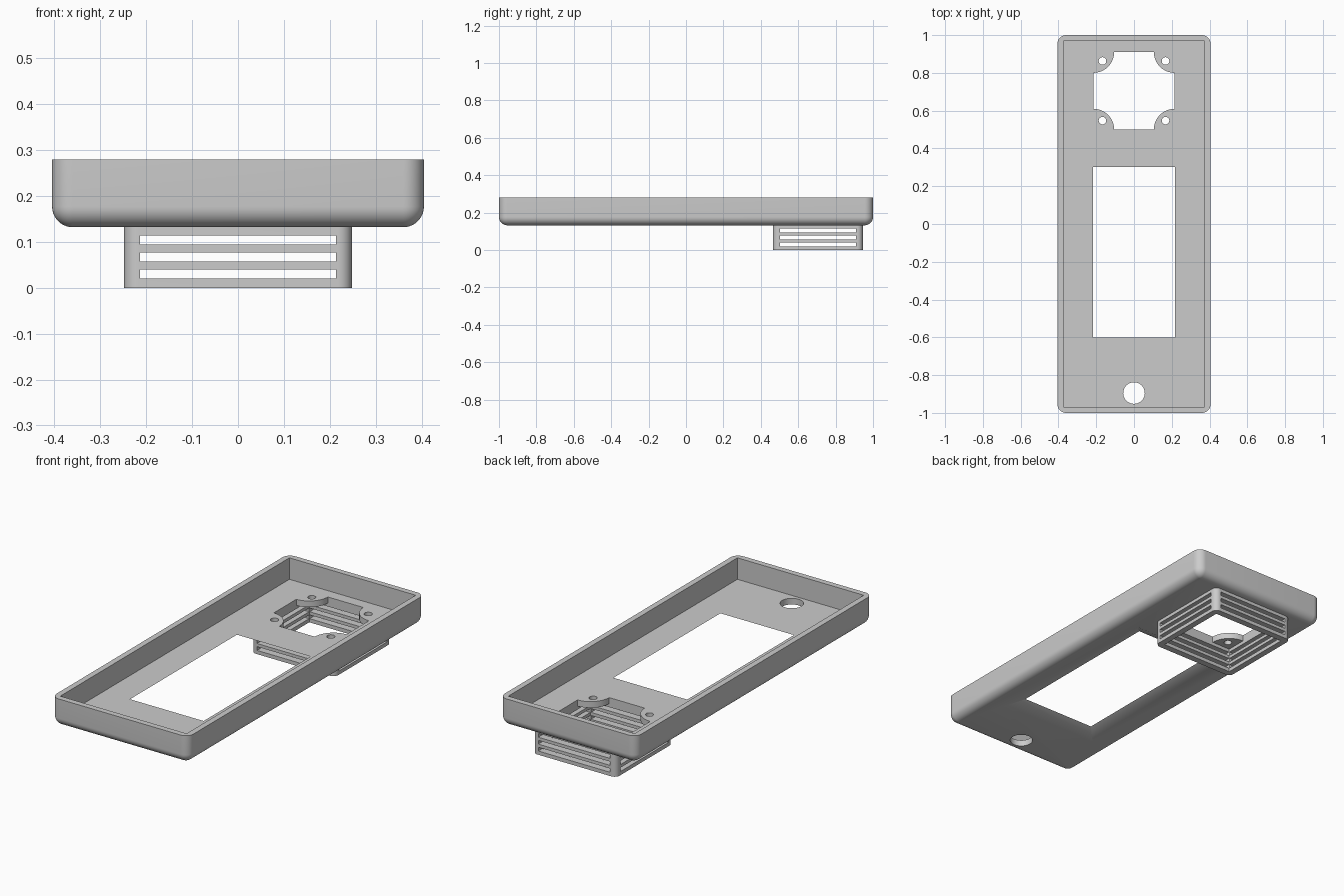
import bpy
import bmesh
from math import sin, cos, pi, radians

if "Cube" in bpy.data.objects:
    bpy.data.objects.remove(bpy.data.objects["Cube"], do_unlink=True)

grey = bpy.data.materials.new("plain grey")
grey.use_nodes = True
COLOUR = (0.6, 0.6, 0.6, 1)
grey.diffuse_color = COLOUR
grey.node_tree.nodes["Principled BSDF"].inputs["Base Color"].default_value = COLOUR

QUADRANTS = [(1, 1), (-1, 1), (-1, -1), (1, -1)]


def arc(cx, cy, r, start, end, n=10):
    return [(cx + r * cos(start + (end - start) * i / n),
             cy + r * sin(start + (end - start) * i / n)) for i in range(n + 1)]


def rect(hx, hy, cy=0):
    return [(sx * hx, cy + sy * hy) for sx, sy in QUADRANTS]


def round_rect(hx, hy, r, cy=0):
    pts = []
    for k, (sx, sy) in enumerate(QUADRANTS):
        pts += arc(sx * (hx - r), cy + sy * (hy - r), r, k * pi / 2, (k + 1) * pi / 2)
    return pts


def loft(name, rings):
    """Closed solid through (outline, height) rings, lowest first."""
    bm = bmesh.new()
    loops = [[bm.verts.new((x, y, z)) for x, y in pts] for pts, z in rings]
    bm.faces.new(loops[0][::-1])
    bm.faces.new(loops[-1])
    n = len(loops[0])
    for a, b in zip(loops, loops[1:]):
        for i in range(n):
            j = (i + 1) % n
            bm.faces.new((a[i], a[j], b[j], b[i]))
    mesh = bpy.data.meshes.new(name)
    bm.to_mesh(mesh)
    bm.free()
    mesh.materials.append(grey)
    obj = bpy.data.objects.new(name, mesh)
    bpy.context.collection.objects.link(obj)
    return obj


def prism(name, pts, z0, z1):
    return loft(name, [(pts, z0), (pts, z1)])


def cut(target, cutters):
    bpy.context.view_layer.objects.active = target
    for c in cutters:
        mod = target.modifiers.new("cut", 'BOOLEAN')
        mod.operation, mod.solver, mod.object = 'DIFFERENCE', 'EXACT', c
        bpy.ops.object.modifier_apply(modifier=mod.name)
        bpy.data.objects.remove(c, do_unlink=True)


def finish(obj):
    bpy.ops.object.select_all(action='DESELECT')
    obj.select_set(True)
    bpy.context.view_layer.objects.active = obj
    bpy.ops.object.shade_smooth_by_angle(angle=radians(30))


# Main dimensions
HX, HY, TOP, BASE, FLOOR = 0.405, 1.0, 0.28, 0.132, 0.165
FILLET = 0.045
FAN_Y, FAN_HX, FAN_HY = 0.705, 0.215, 0.205

# Tray shell with rounded lower edge
rings = []
for i in range(11):
    a = i / 10 * pi / 2
    inset = FILLET * (1 - sin(a))
    rings.append((round_rect(HX - inset, HY - inset, max(FILLET - inset, 0.001)),
                  BASE + FILLET * (1 - cos(a))))
rings.append((round_rect(HX, HY, FILLET), TOP))
tray = loft("tray", rings)

# Cavity, and the window that flares out towards the underside
cavity = prism("cavity_cutter", rect(HX - 0.031, HY - 0.031), FLOOR, TOP + 0.1)
slope = 0.07 / (FLOOR - BASE)
window_rings = []
for z in (BASE - 0.005, FLOOR + 0.001):
    d = slope * (FLOOR - z)
    window_rings.append((rect(0.218 + d, 0.452 + d, -0.15), z))
window = loft("window_cutter", window_rings)

# Fan opening with a rounded screw tab left in each corner
outline = []
for k, (sx, sy) in enumerate(QUADRANTS):
    start = k * pi / 2 - pi / 2
    outline += arc(sx * FAN_HX, FAN_Y + sy * FAN_HY, 0.11, start, start - pi / 2)
opening = prism("opening_cutter", outline, 0.1, 0.2)

# Cable hole and screw holes
holes = [prism("hole_cutter", arc(0, -0.895, 0.057, 0, 2 * pi, 40)[:-1], 0.1, 0.2)]
for sx, sy in QUADRANTS:
    ring = arc(sx * 0.167, FAN_Y + sy * 0.158, 0.02, 0, 2 * pi, 24)[:-1]
    holes.append(prism("hole_cutter", ring, 0.1, 0.2))
cut(tray, [cavity, window, opening] + holes)
finish(tray)

# Fan housing: open tube with three vent slots through every side
housing = prism("fan_housing", round_rect(0.248, 0.24, 0.03, FAN_Y), 0, BASE)
cutters = [prism("tube_cutter", rect(FAN_HX, FAN_HY, FAN_Y), -0.1, 0.2)]
for z in (0.02, 0.057, 0.094):
    cutters.append(prism("slot_cutter", rect(FAN_HX - 0.002, 0.4, FAN_Y), z, z + 0.02))
    cutters.append(prism("slot_cutter", rect(0.4, FAN_HY - 0.002, FAN_Y), z, z + 0.02))
cut(housing, cutters)
finish(housing)
